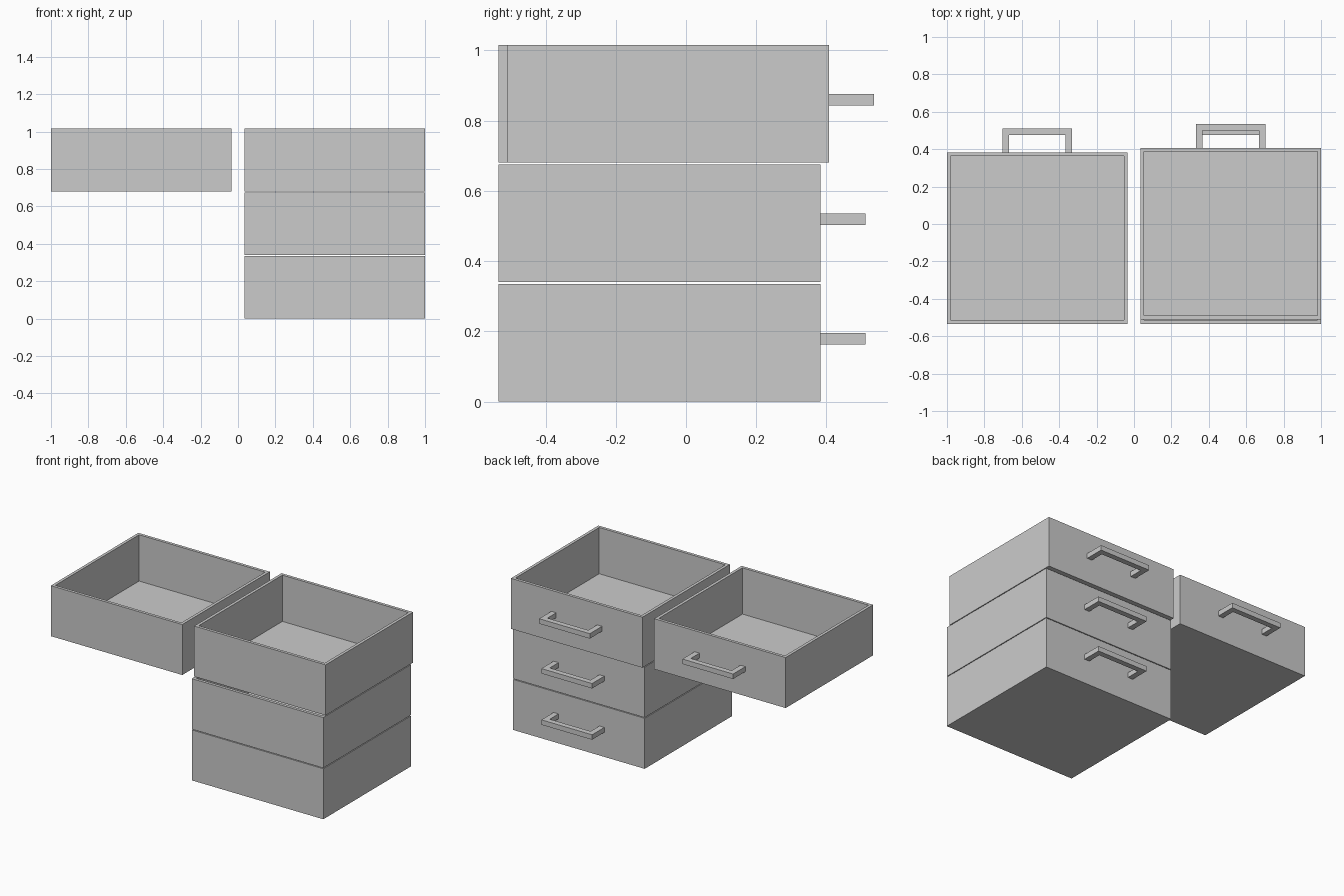
import bpy, bmesh
from mathutils import Vector

if "Cube" in bpy.data.objects:
    bpy.data.objects.remove(bpy.data.objects["Cube"])

W, D, H = 0.965, 0.917, 0.335   # drawer outer size
WALL = 0.028


def finish(bm, name, loc):
    bmesh.ops.recalc_face_normals(bm, faces=bm.faces)
    me = bpy.data.meshes.new(name)
    bm.to_mesh(me)
    bm.free()
    ob = bpy.data.objects.new(name, me)
    ob.location = loc
    bpy.context.collection.objects.link(ob)
    return ob


# Open tray: box with its top inset and pushed down to leave walls and a floor
def drawer_box(name, loc):
    bm = bmesh.new()
    bmesh.ops.create_cube(bm, size=1)
    for v in bm.verts:
        v.co = Vector((v.co.x * W, v.co.y * D, (v.co.z + 0.5) * H))
    bm.normal_update()
    top = max(bm.faces, key=lambda f: f.calc_center_median().z)
    bmesh.ops.inset_region(bm, faces=[top], thickness=WALL)
    ext = bmesh.ops.extrude_discrete_faces(bm, faces=[top])
    bmesh.ops.translate(bm, verts=ext["faces"][0].verts, vec=(0, 0, WALL - H))
    return finish(bm, name, loc)


# U-shaped pull: flat profile extruded upwards
def handle(name, loc):
    a, t, reach, thick = 0.186, 0.036, 0.128, 0.033
    half = [(a, 0), (a, reach)]
    inner = [(a - t, reach - t), (a - t, 0)]
    pts = half + [(-x, y) for x, y in half[::-1]]
    pts += [(-x, y) for x, y in inner[::-1]] + inner
    bm = bmesh.new()
    face = bm.faces.new([bm.verts.new((x, y, -thick / 2)) for x, y in pts])
    ext = bmesh.ops.extrude_face_region(bm, geom=[face])
    verts = [g for g in ext["geom"] if isinstance(g, bmesh.types.BMVert)]
    bmesh.ops.translate(bm, verts=verts, vec=(0, 0, thick))
    return finish(bm, name, loc)


# Three stacked drawers (top one slid out slightly) and one beside them
for name, x, y_back, z in [
    ("bottom_drawer", 0.5175, 0.383, 0.0),
    ("middle_drawer", 0.5175, 0.383, 0.34),
    ("top_drawer", 0.5175, 0.407, 0.68),
    ("side_drawer", -0.5175, 0.383, 0.68),
]:
    drawer_box(name, (x, y_back - D / 2, z))
    handle(name + "_handle", (x, y_back, z + 0.179))
